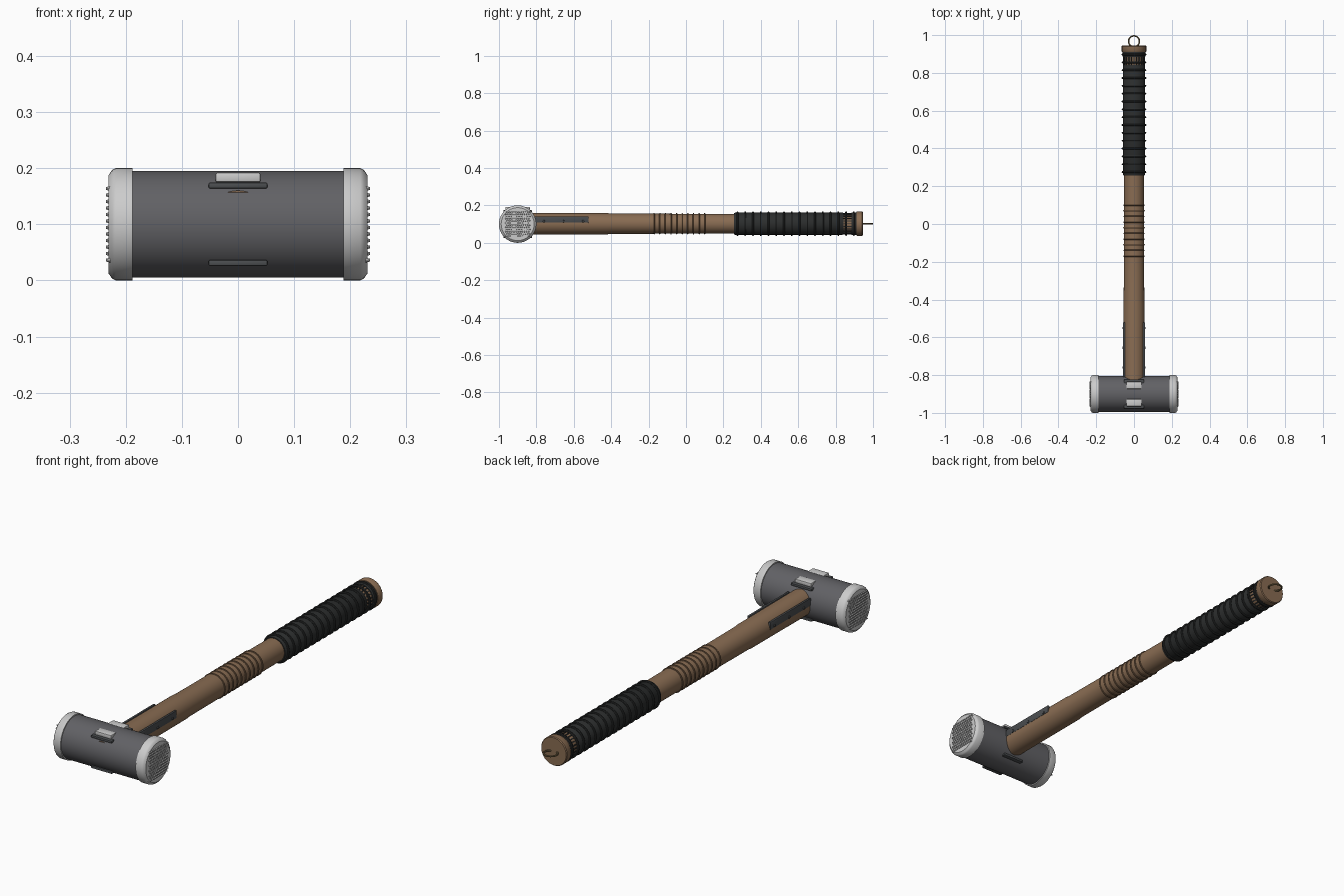
import bpy, bmesh, math
from mathutils import Matrix, Vector

if "Cube" in bpy.data.objects:
    bpy.data.objects.remove(bpy.data.objects["Cube"])

HZ = 0.102          # handle axis height
HY = -0.9           # head axis y
HEAD_Z = 0.1        # head axis height


def material(name, rgb):
    m = bpy.data.materials.new(name)
    m.diffuse_color = (*rgb, 1)
    m.use_nodes = True
    m.node_tree.nodes["Principled BSDF"].inputs["Base Color"].default_value = m.diffuse_color
    return m


WOOD = material("wood", (0.25, 0.15, 0.085))
DARK_WOOD = material("dark_wood", (0.17, 0.10, 0.055))
STEEL = material("dark_steel", (0.12, 0.12, 0.13))
PLATE = material("plate_steel", (0.07, 0.075, 0.08))
LIGHT = material("light_metal", (0.55, 0.55, 0.57))
RUBBER = material("rubber", (0.025, 0.027, 0.027))
BRASS = material("ring_metal", (0.18, 0.13, 0.06))


def finish(name, bm, mat):
    bmesh.ops.recalc_face_normals(bm, faces=bm.faces)
    me = bpy.data.meshes.new(name)
    bm.to_mesh(me)
    bm.free()
    ob = bpy.data.objects.new(name, me)
    bpy.context.collection.objects.link(ob)
    me.materials.append(mat)
    bpy.ops.object.select_all(action='DESELECT')
    bpy.context.view_layer.objects.active = ob
    ob.select_set(True)
    bpy.ops.object.shade_smooth_by_angle(angle=math.radians(35))
    return ob


def lathe(name, profile, mat, axis='Y', sides=48):
    """Turn (position, radius) points around the handle (Y) or head (X) axis."""
    bm = bmesh.new()
    rings = []
    for p, r in profile:
        ring = []
        for i in range(sides):
            a = 2 * math.pi * i / sides
            u, v = r * math.cos(a), r * math.sin(a)
            co = (u, p, HZ + v) if axis == 'Y' else (p, HY + u, HEAD_Z + v)
            ring.append(bm.verts.new(co))
        rings.append(ring)
    for a, b in zip(rings, rings[1:]):
        for i in range(sides):
            j = (i + 1) % sides
            bm.faces.new((a[i], a[j], b[j], b[i]))
    bm.faces.new(rings[0])
    bm.faces.new(rings[-1])
    return finish(name, bm, mat)


def torus(name, centre, major, minor, mat, axis='Y', sides=40, tube=8):
    bm = bmesh.new()
    grid = []
    for i in range(sides):
        a = 2 * math.pi * i / sides
        row = []
        for k in range(tube):
            t = 2 * math.pi * k / tube
            r, h = major + minor * math.cos(t), minor * math.sin(t)
            u, v = r * math.cos(a), r * math.sin(a)
            co = (u, h, v) if axis == 'Y' else (u, v, h)
            row.append(bm.verts.new(Vector(centre) + Vector(co)))
        grid.append(row)
    for i in range(sides):
        for k in range(tube):
            a, b = grid[i], grid[(i + 1) % sides]
            n = (k + 1) % tube
            bm.faces.new((a[k], a[n], b[n], b[k]))
    return finish(name, bm, mat)


def box(name, centre, size, mat, bevel=0.003):
    bm = bmesh.new()
    bmesh.ops.create_cube(bm, size=1)
    bmesh.ops.scale(bm, vec=size, verts=bm.verts)
    bmesh.ops.translate(bm, vec=centre, verts=bm.verts)
    bmesh.ops.bevel(bm, geom=bm.edges[:], offset=bevel, segments=2,
                    affect='EDGES', profile=0.5)
    return finish(name, bm, mat)


# Head body and striking caps
lathe("head_body", [(-0.195, 0.095), (0.195, 0.095)], STEEL, 'X', 64)
for s, side in ((-1, "left"), (1, "right")):
    lathe(f"striking_cap_{side}",
          [(s * 0.188, 0.1), (s * 0.218, 0.1), (s * 0.2245, 0.0965),
           (s * 0.2305, 0.088)], LIGHT, 'X', 64)

    # Staggered knurl studs on the striking face
    bm = bmesh.new()
    for row in range(12):
        z = HEAD_Z + (row - 5.5) * 0.0116
        for col in range(12):
            y = HY + (col - 5.75 + 0.5 * (row % 2)) * 0.0112
            turn = Matrix.Rotation(s * math.pi / 2, 4, 'Y')
            bmesh.ops.create_cone(
                bm, cap_ends=True, segments=8, radius1=0.0045, radius2=0.0025,
                depth=0.008, matrix=Matrix.Translation((s * 0.231, y, z)) @ turn)
    finish(f"knurl_{side}", bm, LIGHT)

# Retaining bars and wedge blocks on the head
for s, side in ((-1, "front"), (1, "back")):
    for t, level in ((-1, "lower"), (1, "upper")):
        box(f"{level}_{side}_bar", (0, HY + s * 0.066, HEAD_Z + t * 0.069),
            (0.105, 0.022, 0.011), PLATE)
    box(f"{side}_wedge", (0, HY + s * 0.046, 0.1835), (0.08, 0.038, 0.017), LIGHT)

# Wooden handle
lathe("handle", [(-0.976, 0.058), (-0.42, 0.0565), (-0.4, 0.0545),
                 (0.0, 0.053), (0.27, 0.052), (0.92, 0.054)], WOOD)
for i in range(10):
    torus(f"handle_ring_{i + 1}", (0, -0.17 + i * 0.03, HZ), 0.053, 0.004, DARK_WOOD)

# Side plates with rivets
for s, side in ((-1, "left"), (1, "right")):
    box(f"side_plate_{side}", (s * 0.053, -0.665, 0.124), (0.010, 0.29, 0.034),
        PLATE, 0.002)
    for i, y in enumerate((-0.76, -0.655, -0.55)):
        bm = bmesh.new()
        bmesh.ops.create_cone(
            bm, cap_ends=True, segments=16, radius1=0.007, radius2=0.005, depth=0.006,
            matrix=Matrix.Translation((s * 0.0585, y, 0.115))
            @ Matrix.Rotation(s * math.pi / 2, 4, 'Y'))
        finish(f"rivet_{side}_{i + 1}", bm, PLATE)

# Rubber grip with raised rings
lathe("grip", [(0.257, 0.056), (0.262, 0.059), (0.838, 0.059), (0.843, 0.056)], RUBBER)
lathe("grip_end_band", [(0.884, 0.058), (0.887, 0.06), (0.913, 0.06)], RUBBER)
for i in range(16):
    torus(f"grip_ring_{i + 1}", (0, 0.275 + i * 0.0415, HZ), 0.0605, 0.005, RUBBER)

# Stitches bridging the gap between grip and end band
bm = bmesh.new()
for i in range(24):
    m = (Matrix.Translation((0, 0.864, HZ)) @ Matrix.Rotation(i * math.pi / 12, 4, 'Y')
         @ Matrix.Translation((0, 0, 0.0545)) @ Matrix.Diagonal((0.005, 0.05, 0.006, 1)))
    bmesh.ops.create_cube(bm, size=1, matrix=m)
finish("grip_stitches", bm, RUBBER)

# Pommel and hanging ring
lathe("pommel", [(0.911, 0.063), (0.914, 0.065), (0.941, 0.065), (0.945, 0.062)], WOOD)
torus("hanging_ring", (0, 0.967, HZ), 0.029, 0.004, BRASS, 'Z')
